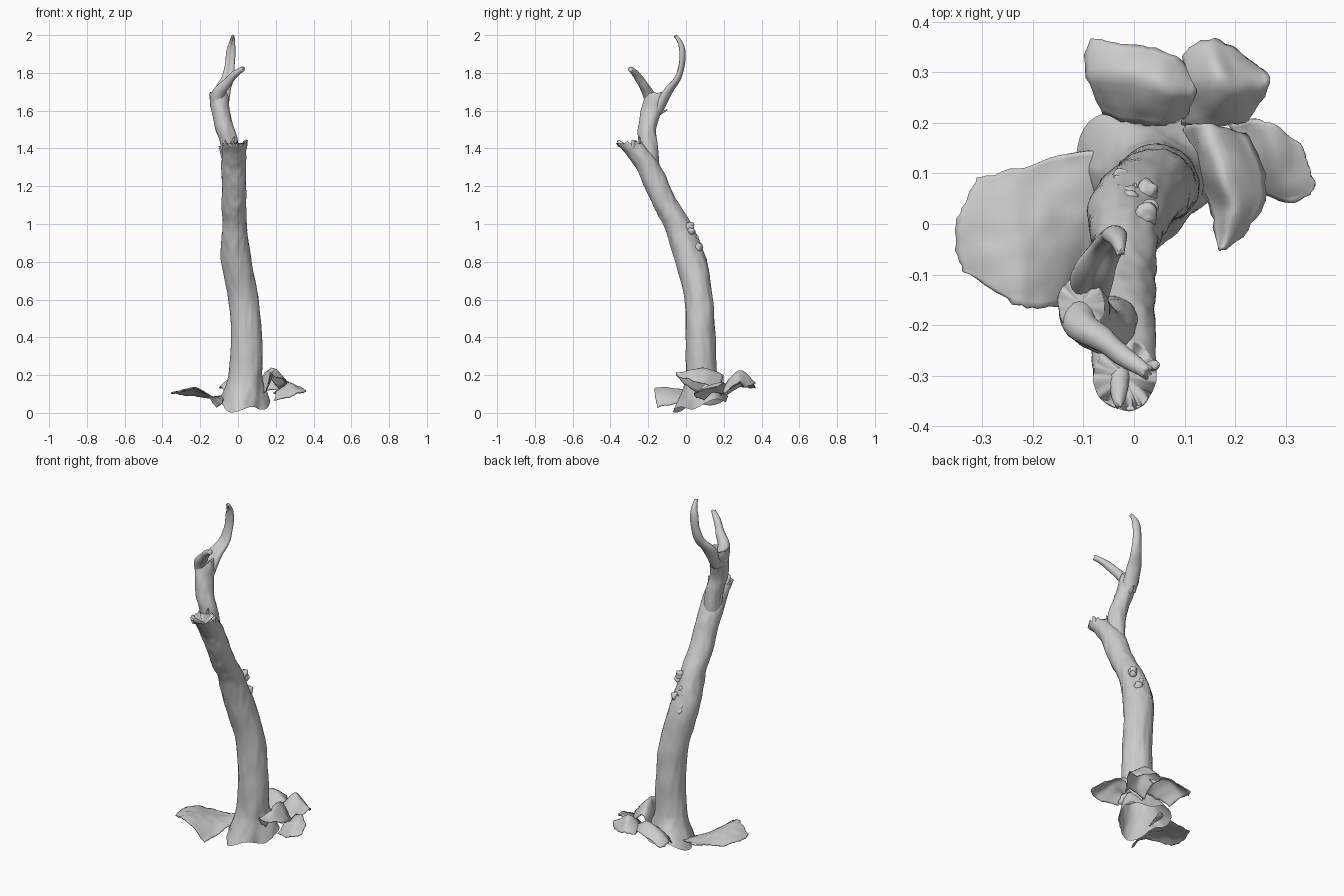
import bpy, bmesh, math, random
from mathutils import Vector, noise

if "Cube" in bpy.data.objects:
    bpy.data.objects.remove(bpy.data.objects["Cube"])

random.seed(4)


def spline(rows, n):
    """Catmull-Rom through rows of numbers, n steps per span."""
    out = []
    for i in range(len(rows) - 1):
        p = [rows[max(i - 1, 0)], rows[i], rows[i + 1], rows[min(i + 2, len(rows) - 1)]]
        for k in range(n):
            t = k / n
            out.append([0.5 * (2 * b + (c - a) * t + (2 * a - 5 * b + 4 * c - d) * t * t
                               + (3 * b - a - 3 * c + d) * t ** 3) for a, b, c, d in zip(*p)])
    out.append(list(rows[-1]))
    return out


def finish(name, verts, faces, thick=0):
    me = bpy.data.meshes.new(name)
    me.from_pydata([tuple(v) for v in verts], [], faces)
    bm = bmesh.new()
    bm.from_mesh(me)
    bmesh.ops.recalc_face_normals(bm, faces=bm.faces)
    bm.to_mesh(me)
    bm.free()
    me.shade_smooth()
    ob = bpy.data.objects.new(name, me)
    bpy.context.collection.objects.link(ob)
    if thick:
        mod = ob.modifiers.new("thickness", "SOLIDIFY")
        mod.thickness = thick
        mod.offset = 0
    return ob


def bark(p, amount):
    """Lengthwise bark grain plus soft lumps."""
    return amount * (noise.noise(Vector((p.x * 45, p.y * 45, p.z * 9)))
                     + noise.noise(Vector((p.x * 14, p.y * 14, p.z * 8))))


def tube(name, rows, n=6, sides=40, rough=0.004, flat=False, jag=0.0, dip=0.02,
         flare=False, scoop=0.0):
    """Loft of elliptical rings (x, y, z, rx, ry) with a broken, hollow end."""
    pts = spline(rows, n)
    verts, faces = [], []
    for i, r in enumerate(pts):
        c = Vector(r[:3])
        t = Vector((0, 0, 1))
        if not flat:
            t = (Vector(pts[min(i + 1, len(pts) - 1)][:3]) - Vector(pts[max(i - 1, 0)][:3])).normalized()
        u = Vector((1, 0, 0))
        u = (u - t * u.dot(t)).normalized()
        v = t.cross(u)
        for k in range(sides):
            a = 2 * math.pi * k / sides
            d = u * math.cos(a) * r[3] + v * math.sin(a) * r[4]
            s = 1 - scoop * max(0, -math.sin(a)) ** 3
            p = c + d * s
            p += d.normalized() * bark(p, rough)
            if flare and r[2] < 0.2:
                f = (0.2 - r[2]) / 0.18
                p += d * f * (0.12 * math.sin(3 * a + 0.6) + 0.1 * noise.noise(d * 18))
                p.z += f * (0.025 + 0.03 * math.sin(a) + 0.015 * math.sin(4 * a))
            if i == len(pts) - 1:
                p += t * jag * noise.noise(d.normalized() * 4)
            verts.append(p)
    for i in range(len(pts) - 1):
        for k in range(sides):
            k2 = (k + 1) % sides
            faces.append((i * sides + k, i * sides + k2, (i + 1) * sides + k2, (i + 1) * sides + k))
    verts.append(Vector(pts[-1][:3]) - t * dip)
    base = (len(pts) - 1) * sides
    faces += [(base + k, base + (k + 1) % sides, len(verts) - 1) for k in range(sides)]
    return finish(name, verts, faces)


def sheet(name, grid, n=6):
    """Thin curled slab through a grid of points, with a ragged rim."""
    rows = [spline(row, n) for row in grid]
    flat_rows = spline([[v for p in row for v in p] for row in rows], n)
    w = len(rows[0])
    verts, faces = [], []
    for i, fr in enumerate(flat_rows):
        for j in range(w):
            p = Vector(fr[j * 3:j * 3 + 3])
            edge = i in (0, len(flat_rows) - 1) or j in (0, w - 1)
            p += noise.noise_vector(p * 22) * 0.006
            if edge:
                p += noise.noise_vector(p * 60) * 0.006
            verts.append(p)
    for i in range(len(flat_rows) - 1):
        for j in range(w - 1):
            a = i * w + j
            faces.append((a, a + 1, a + w + 1, a + w))
    return finish(name, verts, faces, 0.005)


# leaning trunk with flared root skirt and broken-off top
tube("trunk", [
    (.02, .09, .02, .135, .14), (.03, .088, .08, .115, .118), (.037, .085, .16, .095, .09),
    (.042, .08, .25, .086, .08), (.043, .077, .4, .082, .078), (.03, .068, .6, .08, .075),
    (-.008, .028, .8, .082, .083), (-.017, -.013, .92, .07, .081), (-.018, -.045, 1.0, .064, .075),
    (-.021, -.105, 1.1, .065, .07), (-.02, -.155, 1.2, .064, .068), (-.024, -.2, 1.3, .066, .069),
    (-.02, -.25, 1.37, .063, .068), (-.018, -.302, 1.43, .06, .068)],
    n=8, sides=56, flat=True, jag=.03, dip=.05, flare=True)

# upper limb and its two forked branches
tube("upper_limb", [
    (-.035, -.19, 1.28, .045, .05), (-.047, -.2, 1.42, .048, .05), (-.068, -.207, 1.5, .05, .049),
    (-.092, -.182, 1.6, .049, .055), (-.1, -.165, 1.66, .05, .055), (-.105, -.16, 1.695, .045, .055)],
    flat=True, jag=.015, dip=.03)
tube("rear_branch", [
    (-.095, -.16, 1.6, .04, .04), (-.082, -.105, 1.7, .042, .03), (-.055, -.05, 1.77, .032, .022),
    (-.042, -.028, 1.84, .026, .02), (-.038, -.024, 1.91, .024, .02), (-.031, -.035, 1.96, .016, .016),
    (-.026, -.058, 1.995, .009, .012)], sides=28, rough=.002, jag=.01, dip=.005, scoop=.6)
tube("front_branch", [
    (-.11, -.17, 1.62, .038, .04), (-.105, -.2, 1.69, .034, .03), (-.06, -.232, 1.745, .025, .024),
    (-.02, -.262, 1.79, .019, .019), (.028, -.295, 1.823, .012, .013)],
    sides=24, rough=.002, jag=.01, dip=.005)

# snapped twigs and splinters: start, end, radius
twigs = [((-.06, -.2, 1.33), (-.1, -.2, 1.41), .018), ((-.09, -.15, 1.58), (-.085, -.1, 1.605), .014),
         ((.02, -.28, 1.38), (.045, -.28, 1.445), .018), ((-.03, -.3, 1.38), (-.03, -.362, 1.44), .022),
         ((-.05, -.22, 1.38), (-.02, -.25, 1.46), .016), ((0, .04, .86), (0, .078, .9), .02)]
for i, (a, b, r) in enumerate(twigs):
    mid = [(p + q) / 2 for p, q in zip(a, b)]
    tube(f"twig_{i + 1}", [(*a, r, r), (*mid, r * .8, r * .7), (*b, r * .25, r * .3)],
         n=4, sides=14, rough=.003, jag=.01, dip=.002)

# cluster of knots on the back of the trunk
for i in range(9):
    z = .81 + .022 * i
    bm = bmesh.new()
    bmesh.ops.create_icosphere(bm, subdivisions=3, radius=random.uniform(.018, .026))
    c = Vector((random.uniform(-.03, .035), .09 - (z - .81) * .4, z))
    for v in bm.verts:
        v.co = v.co * (1 + .35 * noise.noise(v.co * 60 + c * 30)) + c
    me = bpy.data.meshes.new(f"knot_{i + 1}")
    bm.to_mesh(me)
    bm.free()
    me.shade_smooth()
    bpy.context.collection.objects.link(bpy.data.objects.new(f"knot_{i + 1}", me))

# curled ground slabs around the base
sheet("left_slab", [
    [(-.335, -.095, .10), (-.355, -.04, .10), (-.345, .02, .11), (-.315, .09, .10)],
    [(-.24, -.155, .13), (-.25, -.06, .13), (-.24, .03, .11), (-.23, .11, .09)],
    [(-.18, -.166, .11), (-.17, -.06, .105), (-.16, .04, .09), (-.14, .14, .08)],
    [(-.11, -.15, .03), (-.085, -.05, .05), (-.075, .04, .07), (-.06, .15, .10)]])
sheet("back_slab", [
    [(-.06, .22, .10), (-.095, .29, .14), (-.085, .365, .13)],
    [(0, .2, .13), (-.01, .29, .20), (-.01, .355, .16)],
    [(.07, .2, .14), (.06, .27, .21), (.07, .335, .17)],
    [(.1, .21, .12), (.12, .26, .18), (.12, .3, .14)]])
sheet("back_right_slab", [
    [(.1, .2, .10), (.1, .27, .15), (.1, .335, .15)],
    [(.15, .19, .12), (.16, .28, .22), (.14, .365, .16)],
    [(.2, .2, .12), (.21, .27, .20), (.18, .36, .15)],
    [(.22, .2, .10), (.265, .28, .16), (.245, .31, .13)]])
sheet("right_slab", [
    [(.19, .1, .07), (.2, .15, .11), (.19, .2, .10)],
    [(.26, .06, .08), (.27, .12, .14), (.26, .2, .16)],
    [(.31, .045, .10), (.32, .1, .13), (.32, .165, .14)],
    [(.345, .055, .11), (.352, .08, .12), (.345, .12, .13)]])
sheet("folded_slab", [
    [(.165, -.053, .20), (.173, -.057, .21), (.18, -.05, .20)],
    [(.155, .02, .13), (.195, .03, .225), (.235, 0, .18)],
    [(.12, .1, .10), (.17, .11, .235), (.26, .08, .16)],
    [(.1, .19, .09), (.14, .2, .20), (.22, .18, .13)]])
